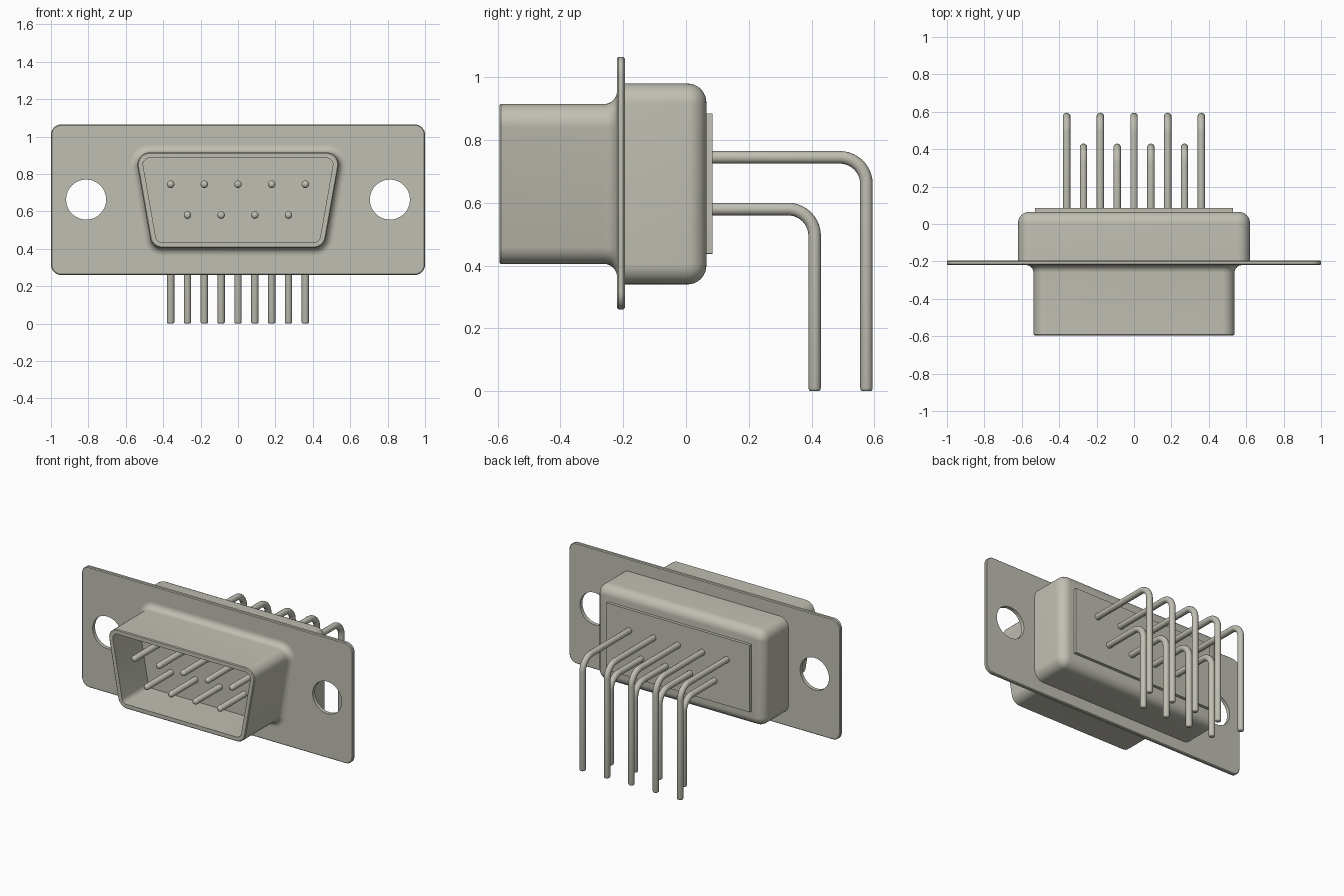
import bpy, bmesh
from math import sin, cos, pi, radians
from mathutils import Vector

cube = bpy.data.objects.get("Cube")
if cube:
    bpy.data.objects.remove(cube)

metal = bpy.data.materials.new("warm_grey_metal")
metal.use_nodes = True
COLOR = (0.53, 0.52, 0.45, 1)
metal.diffuse_color = COLOR
metal.node_tree.nodes["Principled BSDF"].inputs["Base Color"].default_value = COLOR


def finish(obj, angle=35):
    obj.data.materials.append(metal)
    bpy.ops.object.select_all(action='DESELECT')
    obj.select_set(True)
    bpy.context.view_layer.objects.active = obj
    bpy.ops.object.shade_smooth_by_angle(angle=radians(angle))


def rounded(corners, r, d=0, n=8):
    """Outline with corner radius r, pushed outward by d (corners run anticlockwise)."""
    pts = []
    for i, c in enumerate(corners):
        c = Vector(c)
        a = (Vector(corners[i - 1]) - c).normalized()
        b = (Vector(corners[(i + 1) % len(corners)]) - c).normalized()
        half = a.angle(b) / 2
        mid = (a + b).normalized()
        centre = c + mid * r / sin(half)
        sweep = pi - 2 * half
        out = -mid
        for k in range(n + 1):
            t = sweep * (k / n - 0.5)
            ray = Vector((out.x * cos(t) - out.y * sin(t), out.x * sin(t) + out.y * cos(t)))
            pts.append(centre + ray * (r + d))
    return pts


def loft(name, corners, r, steps):
    """Skin rounded outlines along y; steps are (outward offset, y)."""
    bm = bmesh.new()
    rings = [[bm.verts.new((p.x, y, p.y)) for p in rounded(corners, r, d)] for d, y in steps]
    for a, b in zip(rings, rings[1:]):
        for i in range(len(a)):
            j = (i + 1) % len(a)
            bm.faces.new((a[i], a[j], b[j], b[i]))
    bm.faces.new(rings[0])
    bm.faces.new(rings[-1])
    bmesh.ops.recalc_face_normals(bm, faces=bm.faces)
    me = bpy.data.meshes.new(name)
    bm.to_mesh(me)
    bm.free()
    obj = bpy.data.objects.new(name, me)
    bpy.context.collection.objects.link(obj)
    finish(obj)
    return obj


def box(w, z0, z1):
    return [(-w, z0), (w, z0), (w, z1), (-w, z1)]


# Mounting flange with two screw holes
flange = loft("flange", box(1, 0.26, 1.065), 0.055,
              [(-0.005, -0.195), (0, -0.2), (0, -0.215), (-0.005, -0.22)])
for side in (-1, 1):
    bpy.ops.mesh.primitive_cylinder_add(vertices=48, radius=0.107, depth=0.2,
                                        location=(side * 0.812, -0.2, 0.663),
                                        rotation=(pi / 2, 0, 0))
    cutter = bpy.context.object
    cutter.name = "screw_hole_cutter"
    mod = flange.modifiers.new("screw_hole", 'BOOLEAN')
    mod.object = cutter
    mod.solver = 'EXACT'
    bpy.context.view_layer.objects.active = flange
    bpy.ops.object.modifier_apply(modifier=mod.name)
    bpy.data.objects.remove(cutter)
finish(flange)
while len(flange.data.materials) > 1:
    flange.data.materials.pop()

# Hollow tapered front shell with a fillet where it meets the flange
quarter = [i * pi / 16 for i in range(9)]
fillet = [(0.04 - 0.04 * cos(t), -0.26 + 0.04 * sin(t)) for t in reversed(quarter)]
loft("front_shell", [(-0.46, 0.405), (0.46, 0.405), (0.55, 0.915), (-0.55, 0.915)], 0.065,
     fillet + [(0, -0.59), (-0.005, -0.595), (-0.03, -0.595), (-0.03, -0.32)])

# Rear housing with rounded back edge, and its insulator plate
loft("rear_housing", box(0.62, 0.34, 0.98), 0.065,
     [(0, -0.2)] + [(0.06 * cos(t) - 0.06, 0.005 + 0.06 * sin(t)) for t in quarter])
loft("insulator_plate", box(0.53, 0.437, 0.885), 0.003, [(0, 0.05), (0, 0.085)])


def pin(name, x, z, y_end, bend, r=0.02):
    """Round pin that runs back through the body and turns down to the ground."""
    path = [(-0.59, 0.5), (-0.584, 0.85), (-0.575, 1)]
    rings = [(Vector((x, y, z)), 0, s) for y, s in path]
    for i in range(11):
        t = i * pi / 20
        rings.append((Vector((x, y_end - bend + bend * sin(t), z - bend + bend * cos(t))), t, 1))
    rings += [(Vector((x, y_end, h)), pi / 2, s) for h, s in ((0.01, 1), (0.003, 0.9), (0, 0.7))]
    bm = bmesh.new()
    n = 16
    loops = []
    for c, t, s in rings:
        up = Vector((0, sin(t), cos(t)))
        loops.append([bm.verts.new(c + r * s * (up * cos(a) + Vector((1, 0, 0)) * sin(a)))
                      for a in (2 * pi * k / n for k in range(n))])
    for a, b in zip(loops, loops[1:]):
        for i in range(n):
            bm.faces.new((a[i], a[(i + 1) % n], b[(i + 1) % n], b[i]))
    bm.faces.new(loops[0])
    bm.faces.new(loops[-1])
    bmesh.ops.recalc_face_normals(bm, faces=bm.faces)
    me = bpy.data.meshes.new(name)
    bm.to_mesh(me)
    bm.free()
    obj = bpy.data.objects.new(name, me)
    bpy.context.collection.objects.link(obj)
    finish(obj, 50)


# Five upper and four lower pins
for i in range(5):
    pin(f"upper_pin_{i + 1}", (i - 2) * 0.18, 0.745, 0.575, 0.085)
for i in range(4):
    pin(f"lower_pin_{i + 1}", (i - 1.5) * 0.18, 0.58, 0.41, 0.085)
